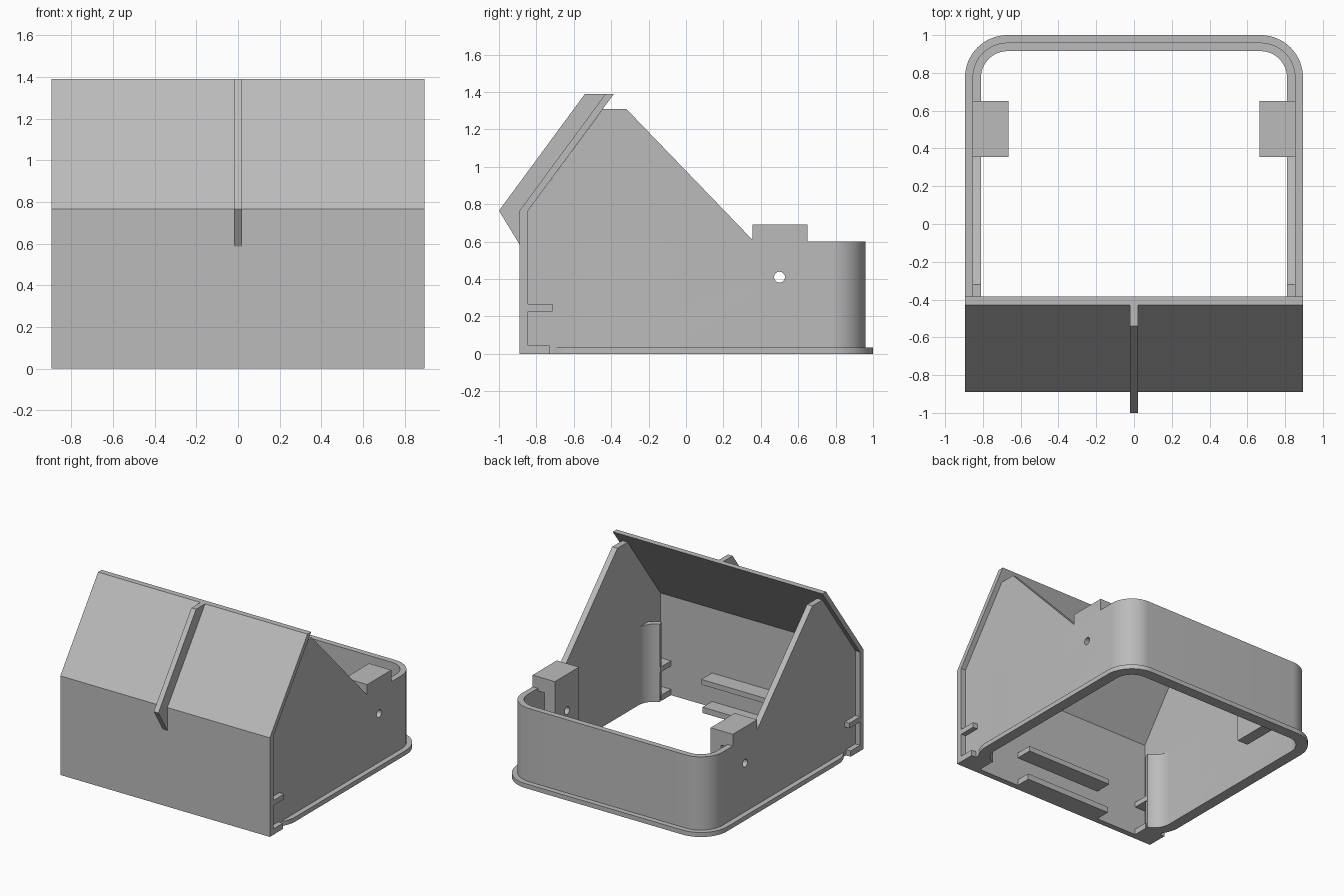
import bpy, bmesh
from math import sin, cos, radians, pi

if "Cube" in bpy.data.objects:
    bpy.data.objects.remove(bpy.data.objects["Cube"])

grey = bpy.data.materials.new("plain grey")
grey.use_nodes = True
colour = (0.5, 0.5, 0.5, 1)
grey.diffuse_color = colour
grey.node_tree.nodes["Principled BSDF"].inputs["Base Color"].default_value = colour


def prism(name, outline, axis, lo, hi):
    """Extrude a flat outline along one axis, from lo to hi."""
    place = {"x": lambda a, b, t: (t, a, b),
             "y": lambda a, b, t: (a, t, b),
             "z": lambda a, b, t: (a, b, t)}[axis]
    bm = bmesh.new()
    ends = [[bm.verts.new(place(a, b, t)) for a, b in outline] for t in (lo, hi)]
    bm.faces.new(ends[0])
    bm.faces.new(ends[1])
    n = len(outline)
    for i in range(n):
        j = (i + 1) % n
        bm.faces.new((ends[0][i], ends[0][j], ends[1][j], ends[1][i]))
    bmesh.ops.recalc_face_normals(bm, faces=bm.faces)
    mesh = bpy.data.meshes.new(name)
    bm.to_mesh(mesh)
    bm.free()
    mesh.materials.append(grey)
    obj = bpy.data.objects.new(name, mesh)
    bpy.context.collection.objects.link(obj)
    return obj


def activate(obj):
    bpy.ops.object.select_all(action="DESELECT")
    obj.select_set(True)
    bpy.context.view_layer.objects.active = obj


CORNER_X, BACK_Y, FRONT_Y = 0.67, 0.775, -0.575
RETURN_ANGLE = 70


def loop(radius):
    """Rounded tray path, open across the front with curled-in ends."""
    half = []
    for cy, start, stop in ((FRONT_Y, -RETURN_ANGLE, 0), (BACK_Y, 0, 90)):
        for k in range(17):
            t = radians(start + (stop - start) * k / 16)
            half.append((CORNER_X + radius * cos(t), cy + radius * sin(t)))
    return half + [(-x, y) for x, y in reversed(half)]


# Tray wall and its base flange
inner = loop(0.14)
tray_wall = prism("tray_wall", loop(0.185) + inner[::-1], "z", 0.035, 0.6)
flange = prism("base_flange", loop(0.225) + inner[::-1], "z", 0, 0.035)

# Folded front panel and the fin down its middle
prism("front_panel", [(-0.89, 0), (-0.89, 0.765), (-0.43, 1.39), (-0.385, 1.39),
                      (-0.845, 0.765), (-0.845, 0)], "x", -0.895, 0.895)
prism("front_fin", [(-0.89, 0.585), (-1, 0.765), (-0.54, 1.39), (-0.43, 1.39),
                    (-0.89, 0.765)], "x", -0.02, 0.02)

# Ledges behind the front panel: a long one in the middle, a tab at each side
for level, back, low, high in (("lower", -0.73, 0, 0.045), ("upper", -0.715, 0.225, 0.265)):
    for part, x0, x1 in (("middle_ledge", -0.37, 0.37), ("left_tab", 0.72, 0.895),
                         ("right_tab", -0.895, -0.72)):
        prism(f"{level}_{part}", [(-0.845, low), (back, low), (back, high), (-0.845, high)],
              "x", x0, x1)

# Sloped side panels and hooked clip blocks
blocks = []
for side, s in (("left", 1), ("right", -1)):
    prism(side + "_side_panel",
          [(-0.845, 0), (-0.845, 0.765), (-0.443, 1.31), (-0.32, 1.31), (0.355, 0.61),
           (0.355, 0.6), (FRONT_Y, 0.6), (FRONT_Y, 0)], "x", s * 0.81, s * 0.855)
    clip = [(0.665, 0.22), (0.755, 0.22), (0.755, 0.58), (0.81, 0.58),
            (0.81, 0.6), (0.855, 0.6), (0.855, 0.69), (0.665, 0.69)]
    blocks.append(prism(side + "_clip_block", [(s * x, z) for x, z in clip],
                        "y", 0.355, 0.65))

# Pin hole through both walls and clips
ring = [(0.5 + 0.029 * cos(k * pi / 12), 0.41 + 0.029 * sin(k * pi / 12)) for k in range(24)]
cutter = prism("pin_hole_cutter", ring, "x", -1, 1)
cutter.hide_render = True
for obj in [tray_wall] + blocks:
    mod = obj.modifiers.new("pin_hole", "BOOLEAN")
    mod.operation, mod.solver, mod.object = "DIFFERENCE", "EXACT", cutter
    activate(obj)
    bpy.ops.object.modifier_apply(modifier=mod.name)
bpy.data.objects.remove(cutter)

# Smooth the rounded corners only
for obj in [tray_wall, flange] + blocks:
    activate(obj)
    bpy.ops.object.shade_smooth_by_angle(angle=radians(30))
